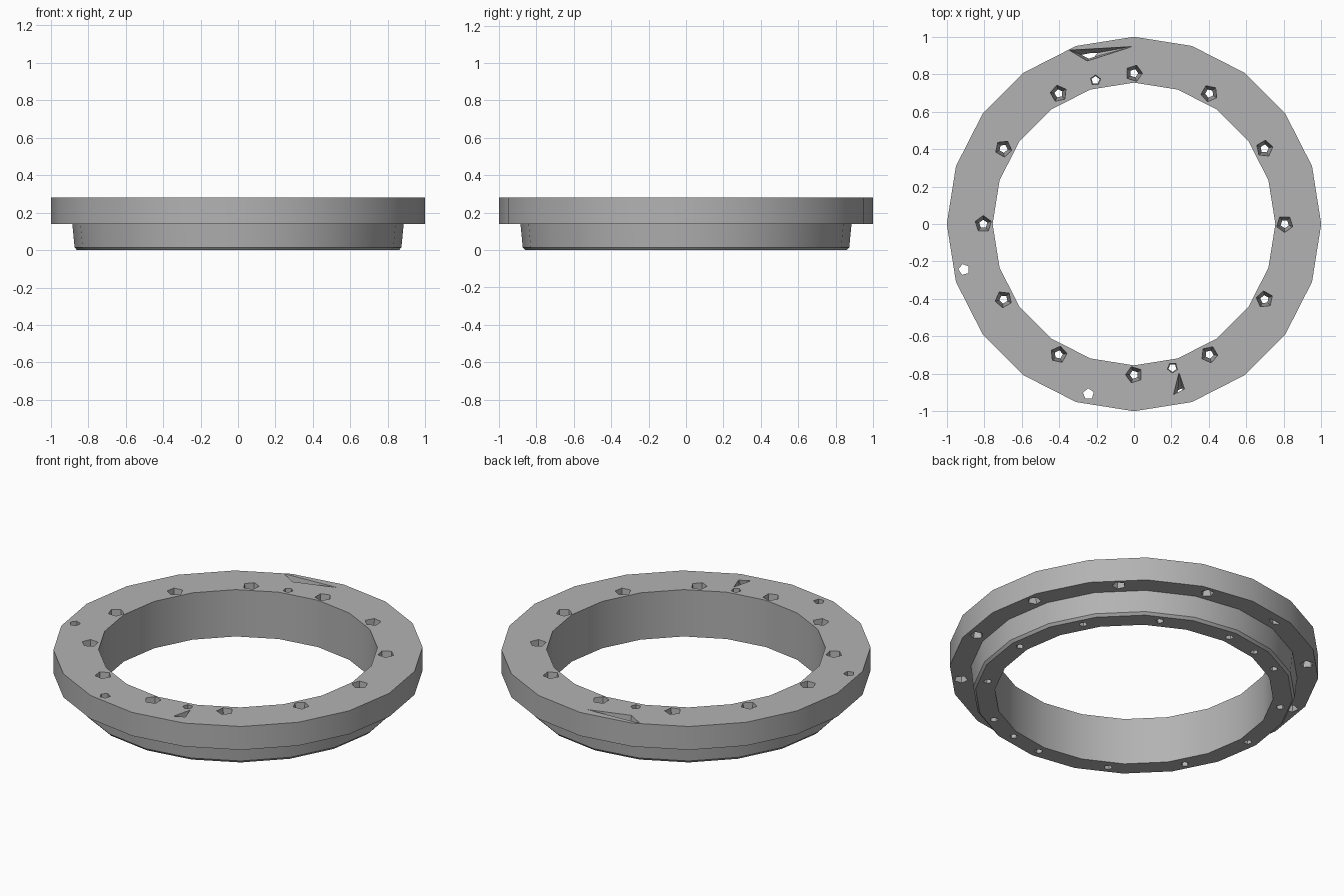
import bpy, bmesh, math
from mathutils import Matrix, Vector

if "Cube" in bpy.data.objects:
    bpy.data.objects.remove(bpy.data.objects["Cube"], do_unlink=True)

SIDES = 20
TOP = 0.28
FLANGE = 0.14

steel = bpy.data.materials.new("grey_steel")
steel.use_nodes = True
steel.diffuse_color = (0.45, 0.45, 0.45, 1)
steel.node_tree.nodes["Principled BSDF"].inputs["Base Color"].default_value = (0.45, 0.45, 0.45, 1)


def make_object(name, bm):
    bmesh.ops.recalc_face_normals(bm, faces=bm.faces)
    mesh = bpy.data.meshes.new(name)
    bm.to_mesh(mesh)
    bm.free()
    mesh.materials.append(steel)
    obj = bpy.data.objects.new(name, mesh)
    bpy.context.collection.objects.link(obj)
    return obj


def polar(radius, degrees, z):
    a = math.radians(degrees)
    return Vector((radius * math.cos(a), radius * math.sin(a), z))


def add_hole(bm, radius, degrees, z_low, z_high, r_low, r_high):
    """Tapered five-sided bolt hole."""
    place = Matrix.Translation(polar(radius, degrees, (z_low + z_high) / 2))
    turn = Matrix.Rotation(math.radians(degrees + 180), 4, "Z")
    bmesh.ops.create_cone(bm, cap_ends=True, segments=5, radius1=r_low, radius2=r_high,
                          depth=z_high - z_low, matrix=place @ turn)


def add_notch(bm, top, bottom):
    """Wedge-shaped opening narrowing from the top triangle to the bottom one."""
    upper = [bm.verts.new((x, y, TOP + 0.01)) for x, y in top]
    lower = [bm.verts.new((x, y, FLANGE - 0.02)) for x, y in bottom]
    bmesh.ops.convex_hull(bm, input=upper + lower)


# Stepped ring: flange above, narrower collar below
profile = [(0.755, 0), (0.86, 0), (0.873, 0.015), (0.885, FLANGE),
           (1, FLANGE), (1, TOP), (0.755, TOP)]
bm = bmesh.new()
rings = []
for i in range(SIDES):
    rings.append([bm.verts.new(polar(r, 360 * i / SIDES, z)) for r, z in profile])
for i in range(SIDES):
    a, b = rings[i], rings[(i + 1) % SIDES]
    for j in range(len(profile)):
        k = (j + 1) % len(profile)
        bm.faces.new((a[j], b[j], b[k], a[k]))
ring = make_object("flanged_ring", bm)

# Bolt holes through the collar and from under the flange
bm = bmesh.new()
for i in range(12):
    add_hole(bm, 0.805, 30 * i, -0.01, TOP + 0.01, 0.022, 0.046)
    angle = 30 * i + 15
    if angle in (195, 255):
        add_hole(bm, 0.94, angle, FLANGE - 0.01, TOP + 0.01, 0.035, 0.03)
    elif angle not in (105, 285):
        add_hole(bm, 0.94, angle, FLANGE - 0.01, FLANGE + 0.09, 0.04, 0.015)
for angle in (105, 285):
    add_hole(bm, 0.795, angle, -0.01, TOP + 0.01, 0.022, 0.028)

# Chipped openings in the flange
add_notch(bm, [(-0.35, 0.93), (-0.25, 0.87), (0, 0.95)],
          [(-0.27, 0.9), (-0.24, 0.885), (-0.22, 0.91)])
add_notch(bm, [(0.24, -0.79), (0.21, -0.91), (0.27, -0.88)],
          [(0.235, -0.9), (0.26, -0.89), (0.24, -0.925)])
cutter = make_object("hole_cutter", bm)
cutter.hide_render = True

cut = ring.modifiers.new("holes", "BOOLEAN")
cut.operation = "DIFFERENCE"
cut.solver = "EXACT"
cut.object = cutter
bpy.context.view_layer.objects.active = ring
ring.select_set(True)
bpy.ops.object.modifier_apply(modifier=cut.name)
bpy.data.objects.remove(cutter, do_unlink=True)
bpy.ops.object.shade_smooth_by_angle(angle=math.radians(25))
